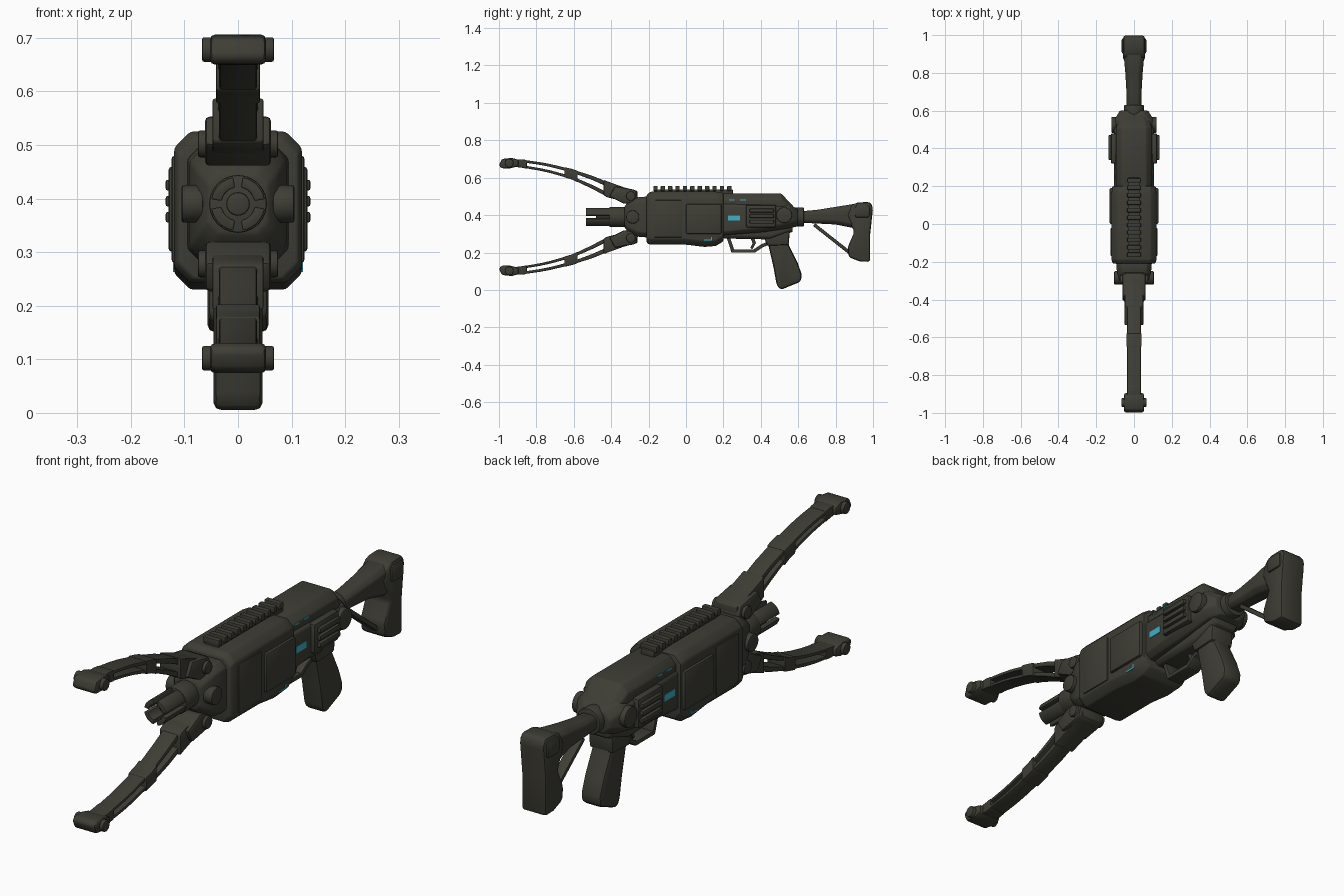
import bpy, bmesh, math
from mathutils import Vector

cube = bpy.data.objects.get("Cube")
if cube:
    bpy.data.objects.remove(cube, do_unlink=True)


def material(name, color):
    m = bpy.data.materials.new(name)
    m.use_nodes = True
    m.diffuse_color = color
    m.node_tree.nodes["Principled BSDF"].inputs["Base Color"].default_value = color
    return m


GUNMETAL = material("dark olive metal", (0.048, 0.047, 0.036, 1))
GLOW = material("cyan light", (0.05, 0.42, 0.58, 1))
MID = 0.39  # height of the barrel axis


def finish(name, bm, bevel=0.0, mat=GUNMETAL):
    bmesh.ops.recalc_face_normals(bm, faces=bm.faces)
    if bevel:
        edges = [e for e in bm.edges if len(e.link_faces) == 2
                 and e.calc_face_angle(0) > math.radians(25)]
        bmesh.ops.bevel(bm, geom=edges, offset=bevel, segments=2, profile=0.5,
                        affect='EDGES', clamp_overlap=True)
    me = bpy.data.meshes.new(name)
    bm.to_mesh(me)
    bm.free()
    me.materials.append(mat)
    ob = bpy.data.objects.new(name, me)
    bpy.context.collection.objects.link(ob)
    bpy.ops.object.select_all(action='DESELECT')
    ob.select_set(True)
    bpy.context.view_layer.objects.active = ob
    bpy.ops.object.shade_smooth_by_angle(angle=math.radians(38))
    return ob


def skin(rings):
    bm = bmesh.new()
    loops = [[bm.verts.new(p) for p in ring] for ring in rings]
    n = len(loops[0])
    for a, b in zip(loops, loops[1:]):
        for i in range(n):
            bm.faces.new((a[i], a[(i + 1) % n], b[(i + 1) % n], b[i]))
    bm.faces.new(loops[0])
    bm.faces.new(loops[-1][::-1])
    return bm


def loft(name, sections, bevel=0.006):
    """Eight-sided sections along y: (y, half width, low, high, chamfer)."""
    rings = []
    for y, w, lo, hi, c in sections:
        half = [(w - c, lo), (w, lo + c), (w, hi - c), (w - c, hi)]
        pts = half + [(-x, z) for x, z in reversed(half)]
        rings.append([(x, y, z) for x, z in pts])
    return finish(name, skin(rings), bevel)


def prism(name, profile, x0, x1, bevel=0.006, mat=GUNMETAL):
    """Side profile in (y, z), extruded across x."""
    return finish(name, skin([[(x, y, z) for y, z in profile] for x in (x0, x1)]), bevel, mat)


def box(name, x0, x1, y0, y1, z0, z1, bevel=0.005, mat=GUNMETAL):
    return prism(name, [(y0, z0), (y1, z0), (y1, z1), (y0, z1)], x0, x1, bevel, mat)


def bar(name, a, b, thick, w):
    a, b = Vector(a), Vector(b)
    d = (b - a).normalized()
    n = Vector((-d.y, d.x)) * thick / 2
    a, b = a - d * thick / 3, b + d * thick / 3
    return prism(name, [a - n, b - n, b + n, a + n], -w, w, 0.004)


def disc(name, center, axis, r, depth, sides=24, bevel=0.004):
    bm = bmesh.new()
    bmesh.ops.create_cone(bm, cap_ends=True, segments=sides, radius1=r, radius2=r, depth=depth)
    rot = Vector((0, 0, 1)).rotation_difference(Vector(axis)).to_matrix()
    bmesh.ops.rotate(bm, verts=bm.verts, matrix=rot)
    bmesh.ops.translate(bm, verts=bm.verts, vec=center)
    return finish(name, bm, bevel)


# Main housing and its raised side panels
loft("main_housing", [(-0.21, 0.112, 0.25, 0.51, 0.03), (-0.19, 0.119, 0.242, 0.525, 0.03),
                      (0.0, 0.119, 0.242, 0.525, 0.03), (0.1, 0.119, 0.23, 0.525, 0.03),
                      (0.16, 0.119, 0.235, 0.525, 0.03), (0.2, 0.115, 0.26, 0.52, 0.03)])
# Receiver, its sloped hood and the rear collar
loft("receiver", [(0.18, 0.105, 0.29, 0.47, 0.02), (0.42, 0.105, 0.31, 0.47, 0.025),
                  (0.55, 0.105, 0.33, 0.46, 0.03), (0.60, 0.075, 0.34, 0.43, 0.03)])
loft("receiver_hood", [(0.18, 0.095, 0.40, 0.515, 0.03), (0.51, 0.095, 0.40, 0.515, 0.03),
                       (0.585, 0.07, 0.38, 0.435, 0.02)])
loft("lower_receiver", [(0.2, 0.06, 0.275, 0.34, 0.015), (0.45, 0.065, 0.27, 0.35, 0.015),
                        (0.57, 0.06, 0.31, 0.37, 0.015)])
disc("rear_collar", (0, 0.60, 0.39), (0, 1, 0), 0.052, 0.06)

# Top rail with cross teeth
box("rail_base", -0.03, 0.03, -0.17, 0.25, 0.51, 0.538)
for i in range(11):
    y = -0.175 + i * 0.0395
    box(f"rail_tooth_{i + 1}", -0.036, 0.036, y, y + 0.023, 0.53, 0.556, 0.003)

# Side details, repeated left and right
for s, side in ((1, "left"), (-1, "right")):
    box(f"{side}_housing_panel", s * 0.10, s * 0.13, 0.0, 0.19, 0.30, 0.46, 0.008)
    box(f"{side}_front_panel", s * 0.10, s * 0.124, -0.17, -0.02, 0.28, 0.48, 0.006)
    box(f"{side}_receiver_plate", s * 0.09, s * 0.122, 0.32, 0.48, 0.335, 0.455, 0.008)
    for k, z in enumerate((0.365, 0.395, 0.425)):
        box(f"{side}_receiver_rib_{k + 1}", s * 0.11, s * 0.135, 0.34, 0.47, z - 0.01, z + 0.01, 0.004)
    disc(f"{side}_receiver_knob", (s * 0.1, 0.525, 0.40), (1, 0, 0), 0.042, 0.04)
    disc(f"{side}_front_knob", (s * 0.085, -0.285, MID), (1, 0, 0), 0.035, 0.04)
    # Glowing plates
    box(f"{side}_light_window", s * 0.102, s * 0.107, 0.225, 0.29, 0.37, 0.398, 0, GLOW)
    for k, y in enumerate((0.23, 0.29)):
        box(f"{side}_light_dash_{k + 1}", s * 0.091, s * 0.097, y, y + 0.03, 0.479, 0.484, 0, GLOW)
    box(f"{side}_light_bracket_low", s * 0.115, s * 0.121, 0.095, 0.14, 0.263, 0.269, 0, GLOW)
    box(f"{side}_light_bracket_end", s * 0.115, s * 0.121, 0.134, 0.14, 0.263, 0.282, 0, GLOW)

# Front block narrowing to the muzzle
loft("front_block", [(-0.20, 0.095, 0.28, 0.50, 0.025), (-0.26, 0.09, 0.285, 0.495, 0.025),
                     (-0.31, 0.072, 0.31, 0.47, 0.025), (-0.33, 0.055, 0.335, 0.445, 0.02)])
disc("muzzle_hub", (0, -0.36, MID), (0, 1, 0), 0.054, 0.10)
disc("muzzle_core", (0, -0.42, MID), (0, 1, 0), 0.022, 0.12)

# Muzzle made of four split quarter-tube prongs
for q in range(4):
    angles = [math.radians(q * 90 + 10 + k * 14) for k in range(6)]
    section = [(0.051 * math.cos(a), 0.051 * math.sin(a)) for a in angles]
    section += [(0.031 * math.cos(a), 0.031 * math.sin(a)) for a in reversed(angles)]
    rings = [[(x, y, MID + z) for x, z in section] for y in (-0.535, -0.37)]
    finish(f"muzzle_prong_{q + 1}", skin(rings), 0.003)

# Curved arms: (y, low, high) outline, with open slots between two rails
OUTLINE = [(-0.97, 0.665, 0.695), (-0.88, 0.655, 0.697), (-0.75, 0.632, 0.679),
           (-0.61, 0.592, 0.645), (-0.50, 0.540, 0.610), (-0.42, 0.497, 0.577),
           (-0.33, 0.475, 0.545), (-0.25, 0.470, 0.525)]


def arm_height(y, f):
    for (ya, la, ha), (yb, lb, hb) in zip(OUTLINE, OUTLINE[1:]):
        if y <= yb:
            t = (y - ya) / (yb - ya)
            lo, hi = la + (lb - la) * t, ha + (hb - ha) * t
            return lo + (hi - lo) * f


def arm_piece(name, y0, y1, f0, f1, w, flip):
    ys = [y0 + (y1 - y0) * i / 12 for i in range(13)]
    pts = [(y, arm_height(y, f0)) for y in ys] + [(y, arm_height(y, f1)) for y in reversed(ys)]
    if flip:
        pts = [(y, 2 * MID - z) for y, z in pts]
    prism(name, pts, -w, w, 0.005)


for flip, level in ((False, "upper"), (True, "lower")):
    def mz(z):
        return 2 * MID - z if flip else z
    arm_piece(f"{level}_arm_outer_rail", -0.95, -0.27, 0.68, 1.0, 0.037, flip)
    arm_piece(f"{level}_arm_inner_rail", -0.95, -0.27, 0.0, 0.3, 0.035, flip)
    for k, (a, b, w) in enumerate(((-0.96, -0.85, 0.037), (-0.65, -0.58, 0.041), (-0.44, -0.26, 0.048))):
        arm_piece(f"{level}_arm_joint_{k + 1}", a, b, -0.03, 1.04, w, flip)
    # Hinge block at the root
    hinge = [(-0.41, 0.50), (-0.38, 0.555), (-0.27, 0.535), (-0.25, 0.47), (-0.33, 0.46)]
    prism(f"{level}_hinge", [(y, mz(z)) for y, z in hinge], -0.062, 0.062, 0.01)
    disc(f"{level}_hinge_pin", (0, -0.295, mz(0.502)), (1, 0, 0), 0.025, 0.15)
    # Rounded tip with side caps
    tip = [(-1.0, 0.665), (-0.985, 0.70), (-0.93, 0.706), (-0.895, 0.695), (-0.895, 0.662),
           (-0.94, 0.65), (-0.985, 0.65)]
    prism(f"{level}_tip", [(y, mz(z)) for y, z in tip], -0.052, 0.052, 0.009)
    disc(f"{level}_tip_cap", (0, -0.945, mz(0.678)), (1, 0, 0), 0.023, 0.134)

# Grip, trigger and guard
grip = [(0.42, 0.32), (0.445, 0.22), (0.468, 0.12), (0.485, 0.025), (0.505, 0.0), (0.615, 0.045),
        (0.618, 0.085), (0.595, 0.15), (0.545, 0.25), (0.55, 0.33)]
prism("grip", grip, -0.046, 0.046, 0.016)
prism("grip_shoulder", [(0.405, 0.31), (0.435, 0.235), (0.55, 0.24), (0.555, 0.33)], -0.055, 0.055, 0.012)
guard = [(0.225, 0.285), (0.25, 0.208), (0.365, 0.208), (0.405, 0.235), (0.44, 0.25)]
for k, (a, b) in enumerate(zip(guard, guard[1:])):
    bar(f"trigger_guard_{k + 1}", a, b, 0.018, 0.032)
bar("trigger_upper", (0.35, 0.29), (0.365, 0.25), 0.018, 0.012)
bar("trigger_lower", (0.365, 0.25), (0.352, 0.225), 0.014, 0.012)

# Shoulder stock with diagonal strut
loft("stock_tube", [(0.61, 0.038, 0.36, 0.42, 0.014), (0.70, 0.04, 0.355, 0.428, 0.016),
                    (0.80, 0.046, 0.35, 0.444, 0.02), (0.90, 0.055, 0.33, 0.46, 0.02)])
butt = [(0.86, 0.40), (0.885, 0.455), (0.92, 0.468), (0.985, 0.47), (1.0, 0.44), (0.985, 0.30),
        (0.985, 0.15), (0.93, 0.152), (0.87, 0.175), (0.865, 0.23), (0.90, 0.31)]
prism("stock_butt", butt, -0.057, 0.057, 0.014)
box("stock_cap", -0.067, 0.067, 0.90, 0.985, 0.385, 0.455, 0.016)
bar("stock_strut", (0.69, 0.345), (0.88, 0.195), 0.018, 0.022)
